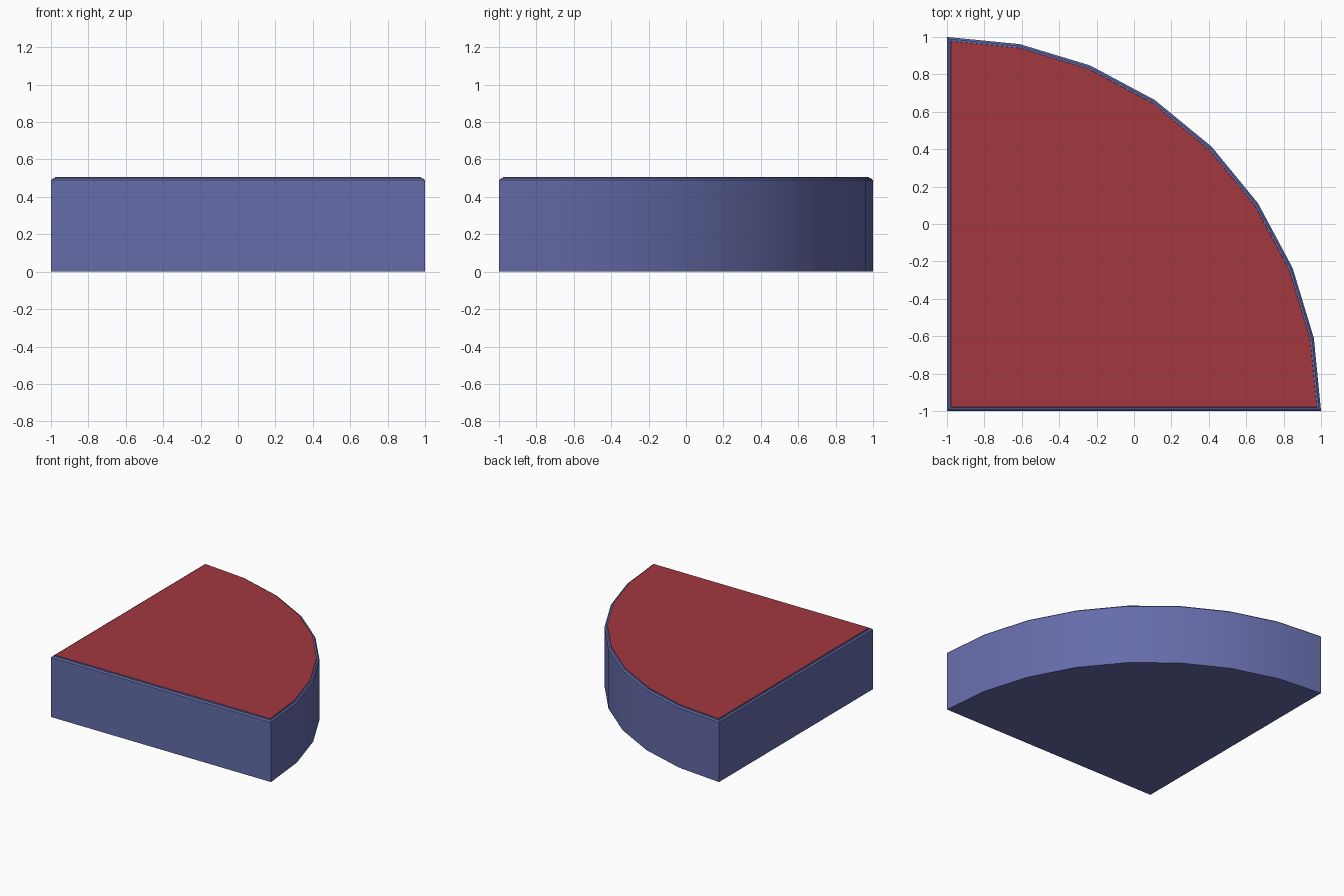
import bpy, bmesh, math

if "Cube" in bpy.data.objects:
    bpy.data.objects.remove(bpy.data.objects["Cube"])

SEGMENTS = 8      # facets along the quarter arc
RADIUS = 2.0


def material(name, color):
    mat = bpy.data.materials.new(name)
    mat.diffuse_color = color
    mat.use_nodes = True
    mat.node_tree.nodes["Principled BSDF"].inputs["Base Color"].default_value = mat.diffuse_color
    return mat


# Quarter-circle outline: square corner at (-1, -1)
outline = [(-1.0, -1.0)]
for i in range(SEGMENTS + 1):
    a = math.pi / 2 * i / SEGMENTS
    outline.append((-1 + RADIUS * math.cos(a), -1 + RADIUS * math.sin(a)))

bm = bmesh.new()
base = bm.faces.new([bm.verts.new((x, y, 0)) for x, y in outline])

# Side walls
ext = bmesh.ops.extrude_face_region(bm, geom=[base], use_keep_orig=True)
top = next(g for g in ext["geom"] if isinstance(g, bmesh.types.BMFace))
bmesh.ops.translate(bm, verts=top.verts[:], vec=(0, 0, 0.49))
bmesh.ops.recalc_face_normals(bm, faces=bm.faces[:])


def inset_top(thickness, rise):
    bmesh.ops.inset_region(bm, faces=[top], thickness=thickness, use_even_offset=True)
    bmesh.ops.translate(bm, verts=top.verts[:], vec=(0, 0, rise))


# Narrow chamfered rim, then the thin raised coloured panel
inset_top(0.01, 0.01)
inset_top(0.01, 0.0)
inset_top(0.001, 0.007)
top.material_index = 1

mesh = bpy.data.meshes.new("quarter_round_block")
bm.to_mesh(mesh)
bm.free()
mesh.materials.append(material("blue_side", (0.13, 0.15, 0.40, 1)))
mesh.materials.append(material("red_top", (0.36, 0.04, 0.05, 1)))

block = bpy.data.objects.new("quarter_round_block", mesh)
bpy.context.collection.objects.link(block)
bpy.context.view_layer.objects.active = block
block.select_set(True)
bpy.ops.object.shade_smooth_by_angle(angle=math.radians(30))
